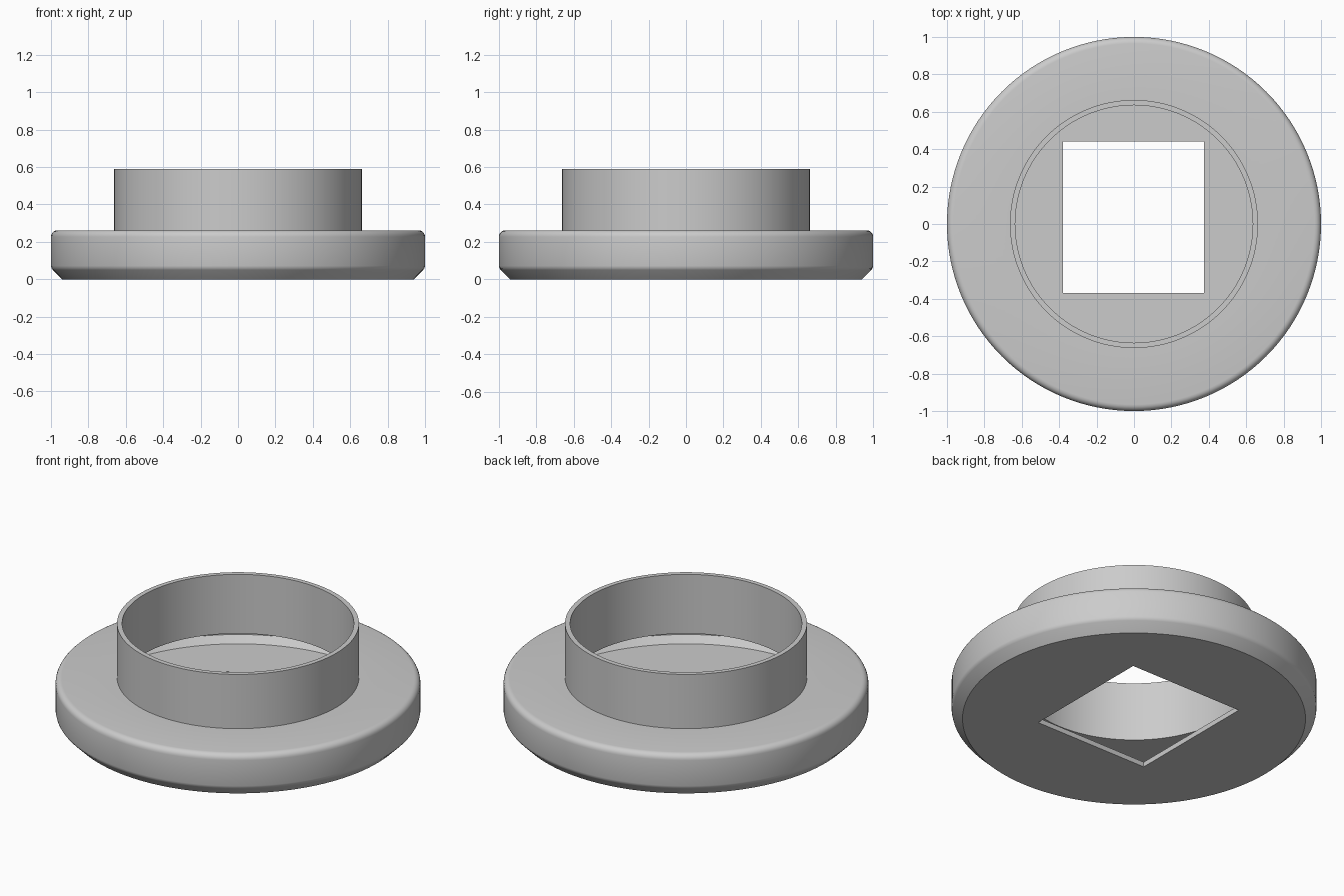
import bpy, bmesh, math

if "Cube" in bpy.data.objects:
    bpy.data.objects.remove(bpy.data.objects["Cube"])

SEGMENTS = 128

grey = bpy.data.materials.new("plain grey")
grey.diffuse_color = (0.6, 0.6, 0.6, 1)
grey.use_nodes = True
grey.node_tree.nodes["Principled BSDF"].inputs["Base Color"].default_value = grey.diffuse_color


def arc(cx, cz, r, start, end, steps):
    """Points of a rounded edge in the (radius, z) plane."""
    return [(cx + r * math.cos(math.radians(start + (end - start) * i / steps)),
             cz + r * math.sin(math.radians(start + (end - start) * i / steps)))
            for i in range(steps + 1)]


def lathe(name, profile):
    """Spin an open (radius, z) profile and close both ends with flat discs."""
    bm = bmesh.new()
    rings = []
    for r, z in profile:
        rings.append([bm.verts.new((r * math.cos(2 * math.pi * i / SEGMENTS),
                                    r * math.sin(2 * math.pi * i / SEGMENTS), z))
                      for i in range(SEGMENTS)])
    for a, b in zip(rings, rings[1:]):
        for i in range(SEGMENTS):
            j = (i + 1) % SEGMENTS
            bm.faces.new((a[i], a[j], b[j], b[i]))
    bm.faces.new(rings[0][::-1])
    bm.faces.new(rings[-1])
    bmesh.ops.recalc_face_normals(bm, faces=bm.faces)
    mesh = bpy.data.meshes.new(name)
    bm.to_mesh(mesh)
    bm.free()
    obj = bpy.data.objects.new(name, mesh)
    bpy.context.collection.objects.link(obj)
    mesh.materials.append(grey)
    return obj


# hollow flange with collar: outside from the floor up, then inside back down
profile = [(0.94, 0.0), (0.99, 0.05), (0.997, 0.059), (1.0, 0.072)]
profile += arc(0.965, 0.227, 0.035, 0, 90, 5)                 # rounded shoulder
profile += [(0.663, 0.262), (0.663, 0.59), (0.635, 0.59),     # thin collar
            (0.635, 0.232), (0.97, 0.232),                    # hidden ceiling
            (0.97, 0.07), (0.935, 0.03)]                      # inner wall, floor
flange = lathe("hollow_flange", profile)

# square opening through the floor
x0, x1, y0, y1 = -0.38, 0.375, -0.37, 0.44
bpy.ops.mesh.primitive_cube_add(size=1, location=((x0 + x1) / 2, (y0 + y1) / 2, 0.015))
cutter = bpy.context.object
cutter.name = "opening_cutter"
cutter.scale = (x1 - x0, y1 - y0, 0.1)
cutter.hide_render = True
cutter.data.materials.append(grey)

cut = flange.modifiers.new("opening", 'BOOLEAN')
cut.operation = 'DIFFERENCE'
cut.solver = 'EXACT'
cut.object = cutter

bpy.ops.object.select_all(action='DESELECT')
flange.select_set(True)
bpy.context.view_layer.objects.active = flange
bpy.ops.object.modifier_apply(modifier=cut.name)
bpy.data.objects.remove(cutter)
bpy.ops.object.shade_smooth_by_angle(angle=math.radians(35))
